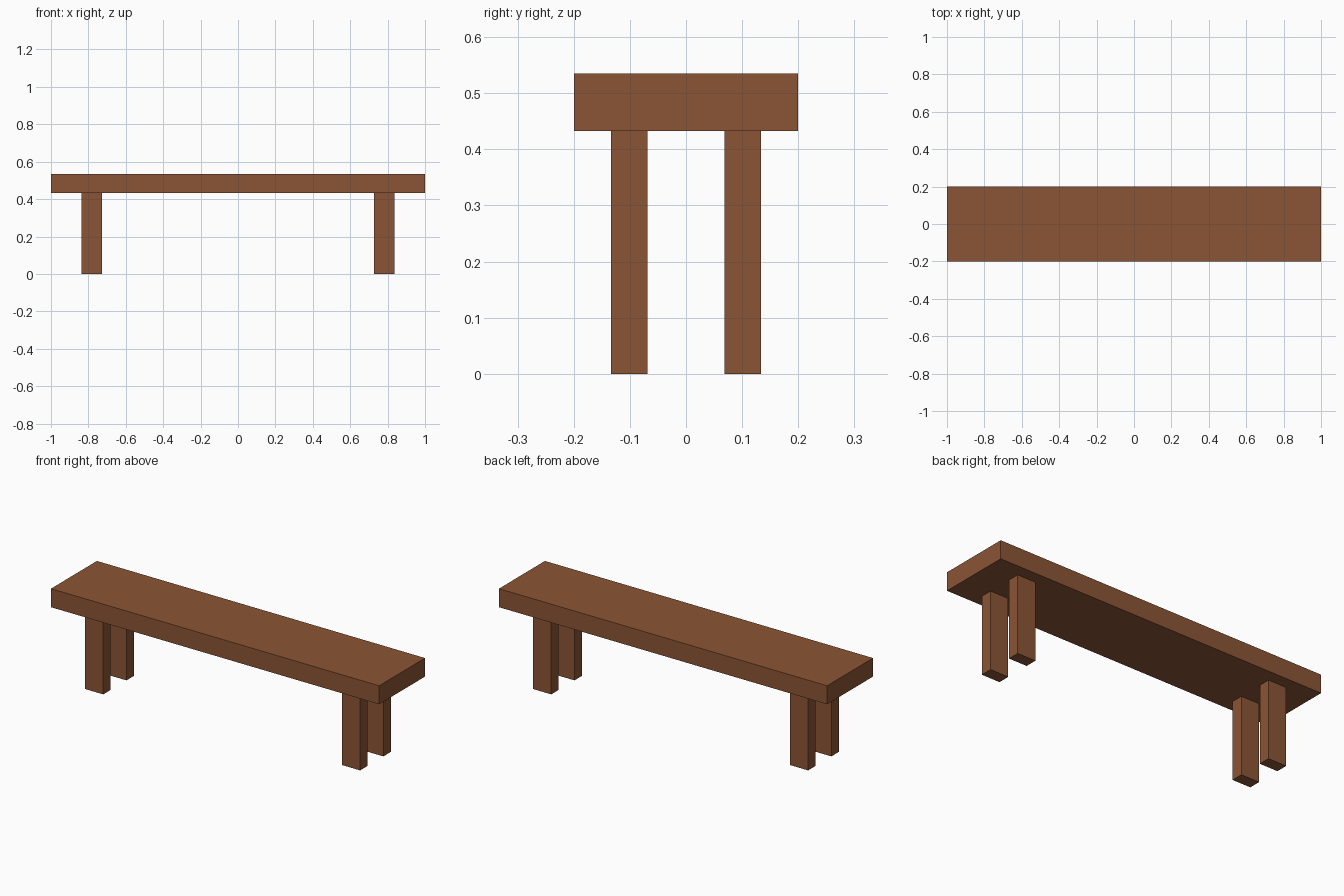
import bpy

if "Cube" in bpy.data.objects:
    bpy.data.objects.remove(bpy.data.objects["Cube"])

wood = bpy.data.materials.new("brown_wood")
wood.diffuse_color = (0.26, 0.09, 0.035, 1.0)
wood.use_nodes = True
wood.node_tree.nodes["Principled BSDF"].inputs["Base Color"].default_value = wood.diffuse_color


def box(name, center, size):
    """Add a flat-faced box with its real dimensions baked into the mesh."""
    bpy.ops.mesh.primitive_cube_add(size=1, location=center)
    obj = bpy.context.object
    obj.name = name
    obj.scale = size
    bpy.ops.object.transform_apply(location=False, rotation=False, scale=True)
    obj.data.materials.append(wood)
    return obj


LEG_HEIGHT = 0.433
SEAT_THICKNESS = 0.102

# Seat plank
box("seat", (0, 0, LEG_HEIGHT + SEAT_THICKNESS / 2), (2.0, 0.4, SEAT_THICKNESS))

# Four legs, mirrored across both axes
for side_x, x_name in ((-1, "left"), (1, "right")):
    for side_y, y_name in ((-1, "front"), (1, "back")):
        box(f"{y_name}_{x_name}_leg",
            (side_x * 0.783, side_y * 0.101, LEG_HEIGHT / 2),
            (0.11, 0.065, LEG_HEIGHT))
